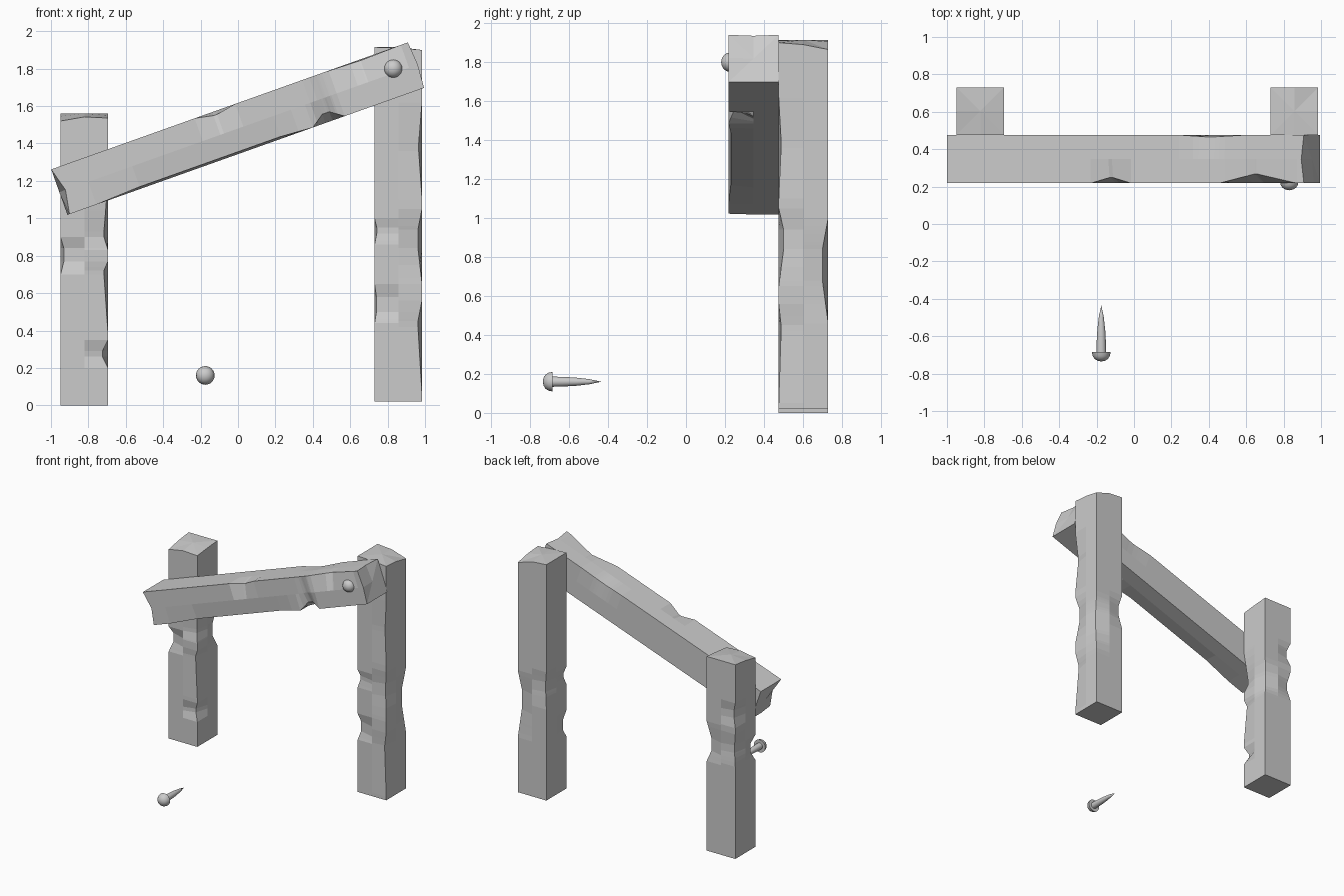
import bpy, bmesh, math
from mathutils import Vector

if "Cube" in bpy.data.objects:
    bpy.data.objects.remove(bpy.data.objects["Cube"])

# Points around a beam's section: corners and side middles
RING = [(-1, -1), (0, -1), (1, -1), (1, 0), (1, 1), (0, 1), (-1, 1), (-1, 0)]


def chip_amount(t, s):
    """Trapezoid ramp: 0 at s[0], full from s[1] to s[2], 0 at s[3]."""
    if t <= s[0] or t >= s[3]:
        return 0.0
    if t < s[1]:
        return (t - s[0]) / (s[1] - s[0])
    if t > s[2]:
        return (s[3] - t) / (s[3] - s[2])
    return 1.0


def beam(name, origin, axes, half, t0, t1, chips, low=None, high=None, peak=0.0):
    """Chipped beam: chips are (ring point, ramp, inset a, inset b)."""
    low, high = low or {}, high or {}
    a_ax, b_ax, t_ax = (Vector(v) for v in axes)
    levels = sorted({t0, t1} | {t for c in chips for t in c[1]})
    bm = bmesh.new()

    def point(a, b, t):
        return bm.verts.new(Vector(origin) + a_ax * a + b_ax * b + t_ax * t)

    rings = []
    for t in levels:
        ring = []
        for i, (sa, sb) in enumerate(RING):
            a, b, tt = sa * half, sb * half, t
            for idx, ramp, da, db in chips:
                if idx == i:
                    k = chip_amount(t, ramp)
                    a -= sa * da * k
                    b -= sb * db * k
            if t == t0:
                tt += low.get(i, 0)
            if t == t1:
                tt += high.get(i, 0)
            ring.append(point(a, b, tt))
        rings.append(ring)
    for r, s in zip(rings, rings[1:]):
        for i in range(8):
            j = (i + 1) % 8
            bm.faces.new((r[i], r[j], s[j], s[i]))
    for ring, mid in ((rings[0], point(0, 0, t0)), (rings[-1], point(0, 0, t1 + peak))):
        for i in range(8):
            bm.faces.new((ring[i], ring[(i + 1) % 8], mid))
    bmesh.ops.recalc_face_normals(bm, faces=bm.faces)
    return finish(name, bm)


def finish(name, bm):
    me = bpy.data.meshes.new(name)
    bm.to_mesh(me)
    bm.free()
    ob = bpy.data.objects.new(name, me)
    bpy.context.collection.objects.link(ob)
    return ob


def nail(name, x, y, z):
    """Round-headed nail pointing to +y; y is the top of the head."""
    profile = [(0, 0), (.02, .004), (.036, .014), (.046, .029), (.05, .05),
               (.026, .05), (.025, .1), (.021, .17), (.013, .24), (0, .3)]
    bm = bmesh.new()
    vs = [bm.verts.new((x + r, y + d, z)) for r, d in profile]
    es = [bm.edges.new(p) for p in zip(vs, vs[1:])]
    bmesh.ops.spin(bm, geom=vs + es, cent=(x, y, z), axis=(0, 1, 0),
                   angle=math.tau, steps=24, use_duplicate=False)
    bmesh.ops.remove_doubles(bm, verts=bm.verts, dist=1e-4)
    bmesh.ops.recalc_face_normals(bm, faces=bm.faces)
    ob = finish(name, bm)
    bpy.ops.object.select_all(action='DESELECT')
    ob.select_set(True)
    bpy.context.view_layer.objects.active = ob
    bpy.ops.object.shade_smooth_by_angle(angle=math.radians(40))


UPRIGHT = ((1, 0, 0), (0, 1, 0), (0, 0, 1))

# Left post, short
beam("left_post", (-.822, .603, 0), UPRIGHT, .127, 0, 1.56, [
    (0, (.70, .77, .84, .90), .018, .035),
    (2, (.20, .26, .29, .35), .03, .025),
    (2, (.38, .70, .72, .77), .022, .01),
    (2, (.83, .90, .93, 1.2), .022, .025),
    (4, (.72, .80, .90, 1.04), .025, .025),
    (6, (.74, .84, .90, 1.0), .02, .02),
    (6, (1.05, 1.12, 1.18, 1.25), .025, .02),
], high={0: -.04, 1: -.018, 2: -.024, 3: -.01, 7: -.015})

# Right post, tall
beam("right_post", (.857, .603, 0), UPRIGHT, .127, .02, 1.915, [
    (0, (.44, .50, .58, .65), .01, .03),
    (0, (.86, .92, .95, 1.0), .012, .02),
    (2, (.05, .42, .45, .56), .022, .012),
    (2, (.65, .84, .94, 1.05), .022, .025),
    (2, (1.1, 1.36, 1.40, 1.62), .018, .012),
    (4, (.46, .68, .84, 1.0), .015, .03),
    (6, (.75, .88, .96, 1.05), .02, .02),
], high={2: -.015, 3: -.025, 4: -.05, 5: -.01, 1: -.005})

# Sloping plank nailed across the posts
ang = math.radians(19.6)
c, s = math.cos(ang), math.sin(ang)
beam("plank", (0, .347, 1.48), ((-s, 0, c), (0, 1, 0), (c, 0, s)), .129, -1.014, 1.01, [
    (0, (.38, .45, .49, .56), .05, .03),
    (0, (-.85, -.6, .2, .38), .012, .012),
    (1, (.41, .47, .48, .52), 0, .012),
    (2, (-.20, -.10, -.08, .03), .02, .03),
    (2, (.53, .73, .74, .97), .006, .05),
    (4, (.30, .45, .50, .68), .012, .01),
], low={1: .035, 0: .012}, high={1: .01, 3: -.015})

# Nail in the plank and loose nail in front
nail("plank_nail", .83, .18, 1.80)
nail("loose_nail", -.175, -.735, .16)
